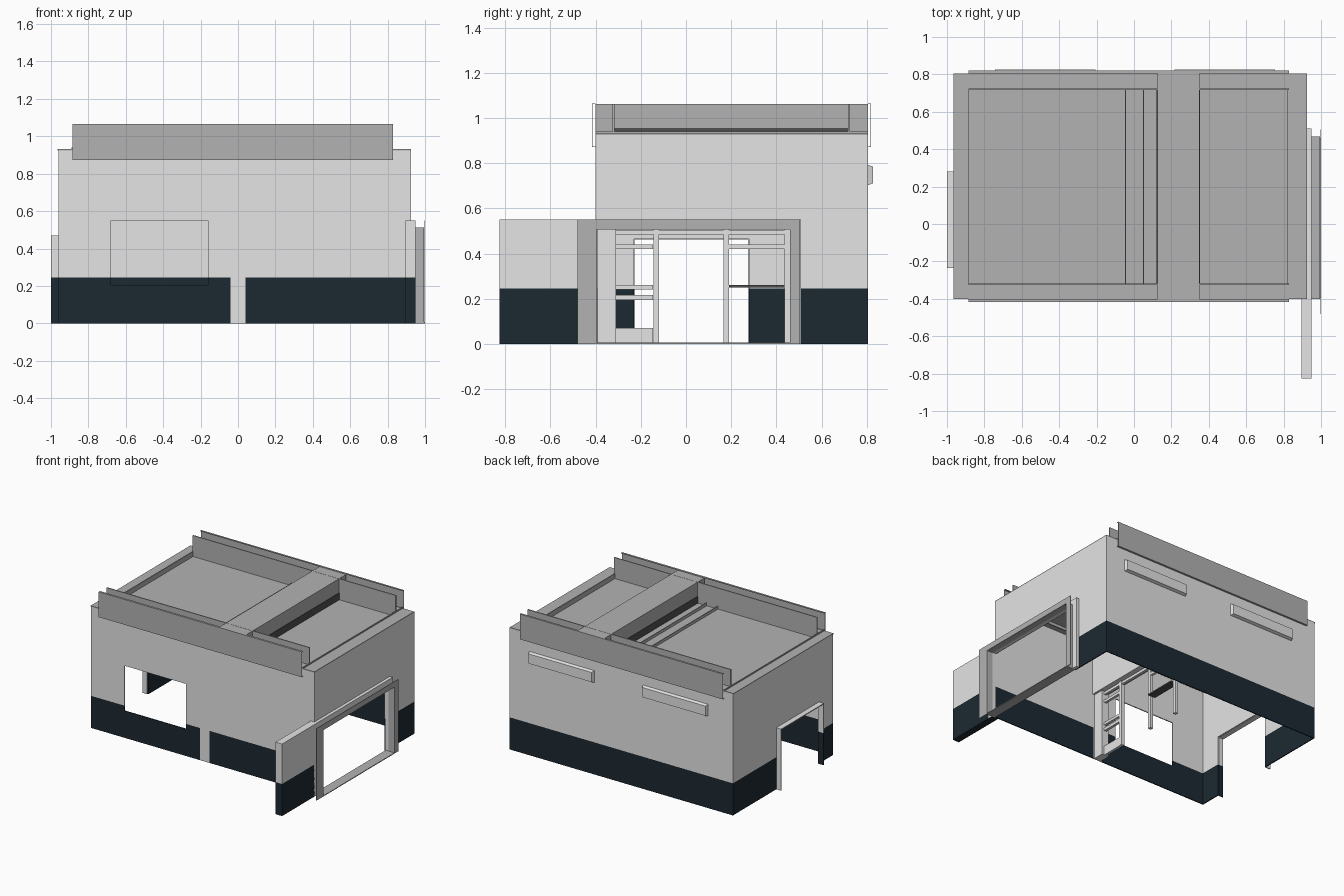
import bpy, bmesh
from mathutils import Vector

cube = bpy.data.objects.get("Cube")
if cube:
    bpy.data.objects.remove(cube, do_unlink=True)


def material(name, color):
    m = bpy.data.materials.new(name)
    m.use_nodes = True
    m.diffuse_color = (*color, 1)
    bsdf = next(n for n in m.node_tree.nodes if n.type == 'BSDF_PRINCIPLED')
    bsdf.inputs["Base Color"].default_value = (*color, 1)
    return m


LIGHT, GREY, NAVY, DARK = range(4)
MATS = [material("light plaster", (.78, .78, .78)),
        material("mid grey", (.45, .45, .45)),
        material("navy band", (.012, .022, .031)),
        material("dark vent", (.08, .08, .08))]
BAND = .245            # height of the painted band
X0, X1, Y0, Y1 = -.96, .925, -.4, .805
T = .008               # sheet thickness


def make(name, boxes):
    """One object from boxes (x0, x1, y0, y1, z0, z1, material)."""
    bm = bmesh.new()
    for x0, x1, y0, y1, z0, z1, mat in boxes:
        if min(x1 - x0, y1 - y0, z1 - z0) < .0005:
            continue
        verts = bmesh.ops.create_cube(bm, size=1)["verts"]
        size = Vector((x1 - x0, y1 - y0, z1 - z0))
        mid = Vector((x0 + x1, y0 + y1, z0 + z1)) / 2
        for v in verts:
            v.co = v.co * size + mid
        for f in {f for v in verts for f in v.link_faces}:
            f.material_index = mat
    mesh = bpy.data.meshes.new(name)
    for m in MATS:
        mesh.materials.append(m)
    bm.to_mesh(mesh)
    bm.free()
    obj = bpy.data.objects.new(name, mesh)
    bpy.context.collection.objects.link(obj)
    return obj


def banded(x0, x1, y0, y1, z0, z1):
    """Split a box into navy below the band and plaster above it."""
    cut = min(max(BAND, z0), z1)
    return [(x0, x1, y0, y1, z0, cut, NAVY), (x0, x1, y0, y1, cut, z1, LIGHT)]


def wall(name, axis, p, a0, a1, top, hole=None):
    """Thin banded wall at p..p+T, with an optional hole (a, b, z0, z1)."""
    if hole:
        a, b, h0, h1 = hole
        parts = [(a0, a, 0, top), (b, a1, 0, top), (a, b, 0, h0), (a, b, h1, top)]
    else:
        parts = [(a0, a1, 0, top)]
    boxes = []
    for s, e, z0, z1 in parts:
        boxes += banded(s, e, p, p + T, z0, z1) if axis == 'x' else banded(p, p + T, s, e, z0, z1)
    make(name, boxes)


def frame(name, x0, x1, outer, inner, mat):
    """Door surround facing x; outer and inner are (y0, y1, top)."""
    (a, b, t), (c, d, u) = outer, inner
    make(name, [(x0, x1, a, c, 0, t, mat), (x0, x1, d, b, 0, t, mat),
                (x0, x1, c, d, u, t, mat)])


# Outer walls
TOP = .925
wall("front_wall_right", 'x', Y0, X0, -.04, TOP, (-.68, -.16, .205, .55))
wall("front_wall_left", 'x', Y0, .04, X1, TOP)
make("front_wall_pier", [(-.04, .04, Y0, Y0 + T, 0, TOP, LIGHT)])
wall("back_wall", 'x', Y1 - T, X0, X1, TOP)
wall("right_wall", 'y', X0, Y0, Y1, TOP, (-.23, .28, 0, .465))
wall("left_wall", 'y', X1 - T, Y0, Y1, TOP, (-.395, .46, 0, .51))
make("wing_wall", banded(.895, .95, -.825, Y0, 0, .55))

# Right doorway lining
make("right_door_lining", banded(-1, X0, -.235, -.228, 0, .47) + [
    (-1, X0, .274, .282, 0, .47, LIGHT), (-1, X0, -.228, .274, .463, .47, LIGHT)])

# Left doorway: plaster trim, deep lining, outer flange and sill
frame("left_door_trim", X1, .95, (-.44, .51, .55), (-.395, .46, .51), LIGHT)
frame("left_door_lining", .95, .995, (-.402, .467, .512), (-.395, .46, .507), GREY)
frame("left_door_flange", .996, 1, (-.48, .505, .55), (-.395, .46, .507), GREY)
make("left_door_sill", [(X1, 1, -.395, .46, 0, .006, GREY)])

# Roof panel, with ledges around it
ROOF = .903
make("roof_panel", [(X0 + T, X1 - T, Y0 + T, Y1 - T, ROOF - T, ROOF, GREY)])
make("roof_ledges", [
    (X0 - .005, -.89, Y0, Y1, TOP, .932, GREY), (.83, X1, Y0, Y1, TOP, .932, GREY),
    (-.89, .83, Y0, -.325, TOP, .932, GREY), (-.89, .83, .725, Y1, TOP, .932, GREY),
    (-.89, -.882, Y0, Y1, ROOF, .94, GREY), (.822, .83, Y0, Y1, ROOF, .94, GREY)])

# Paired parapet sheets; the outer ones stand off the walls on thin flanges
for side, outer, inner, edge in (("front", -.416, -.325, Y0), ("back", .817, .717, Y1)):
    lo, hi = sorted((outer + .0015, edge))
    make(side + "_parapet_outer", [
        (-.885, .83, outer, outer + .003, .872, 1.065, GREY),
        (-.885, .83, lo, hi, .872, .875, GREY), (-.885, .83, lo, hi, 1.062, 1.065, GREY)])
    make(side + "_parapet_inner", [(-.885, .83, inner, inner + T, .872, 1.063, GREY)])

# Raised roof beam on a dark vent strip, closed at both ends
make("roof_beam", [(.125, .35, Y0, Y1, .955, 1.062, GREY),
                   (.125, .35, Y0, -.325, .93, .955, GREY),
                   (.125, .35, .725, Y1, .93, .955, GREY)])
make("roof_beam_vent", [(.121, .354, -.325, .725, ROOF - .002, .955, DARK)])
for name, x in (("right", -.045), ("left", .05)):
    make("roof_seam_" + name, [(x - .003, x + .003, -.318, .717, ROOF - .005, .925, GREY)])

# Tapered hoods on the back wall
for name, x in (("right", -.475), ("left", .485)):
    hood = make("back_hood_" + name, [(x - .275, x + .275, Y1, .827, .703, .793, LIGHT)])
    for v in hood.data.vertices:
        if v.co.y > Y1 + .01:
            v.co.x += .008 if v.co.x < x else -.008
            v.co.z += .008 if v.co.z < .75 else -.008

# Partition: solid header, with a pier, posts and rails below
P = .045
make("partition_header", [(-P, P, Y0 + T, Y1 - T, .51, ROOF - T, LIGHT)])
make("partition_pier", [(-.03, .03, Y0 + T, -.31, 0, .51, LIGHT)])
for i, y in enumerate((-.132, .178, .448)):
    make(f"partition_post_{i + 1}", [(-.0125, .0125, y - .0125, y + .0125, 0, .51, LIGHT)])
for i, (y0, y1, z0, z1) in enumerate((
        (-.31, -.145, .42, .44), (-.31, -.145, .24, .26), (-.31, -.145, .195, .217),
        (-.31, -.145, 0, .07), (.19, .435, .42, .44), (-.31, .435, .485, .505))):
    make(f"partition_rail_{i + 1}", [(-.01, .01, y0, y1, z0, z1, LIGHT)])
make("partition_shelf", [(-.03, .03, .19, .435, .25, .26, DARK)])
